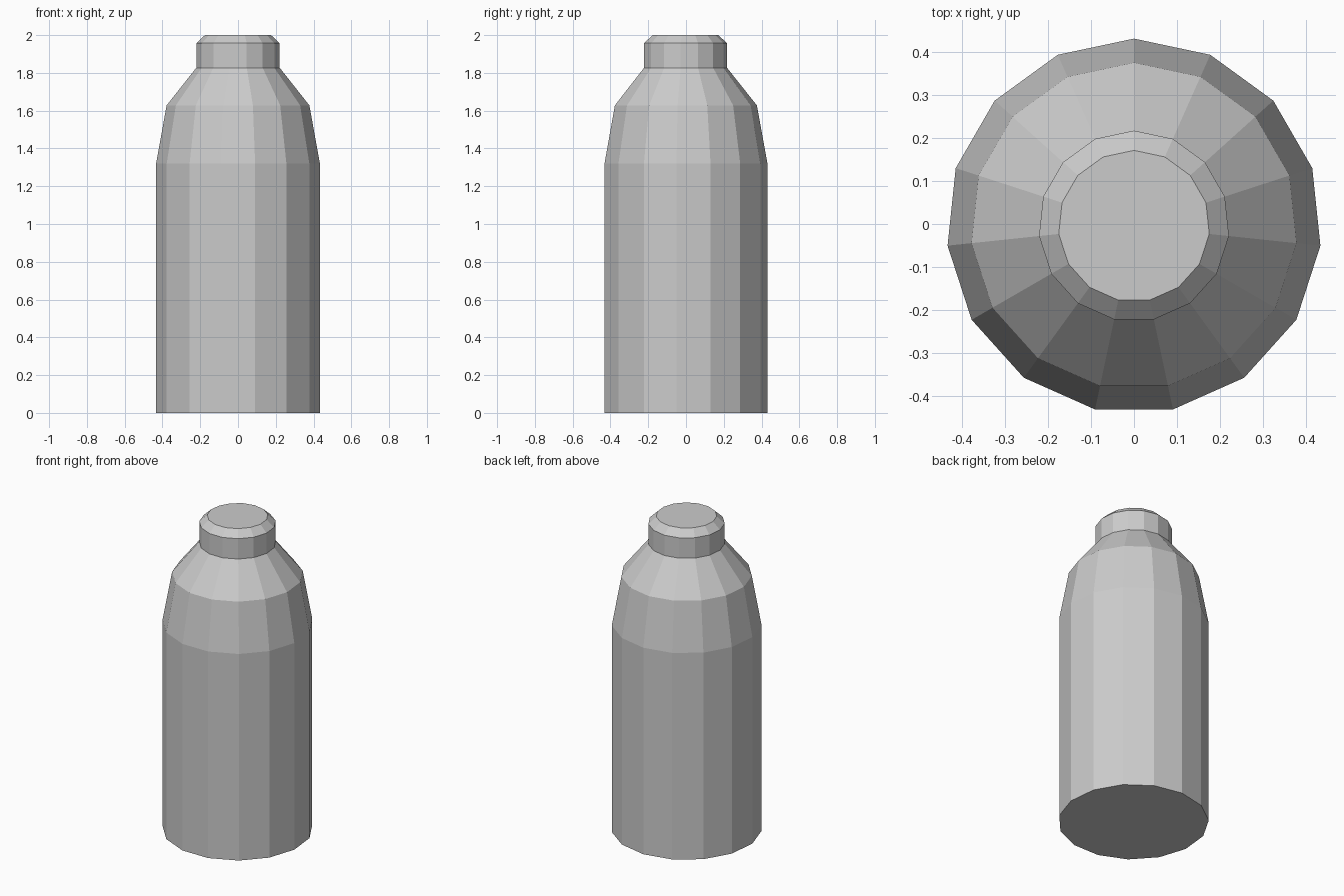
import bpy, bmesh, math

if "Cube" in bpy.data.objects:
    bpy.data.objects.remove(bpy.data.objects["Cube"])

SIDES = 15
CENTRE_Y = -0.0048  # odd-sided ring, shifted so its bounds are centred

grey = bpy.data.materials.new("light grey")
grey.diffuse_color = (0.6, 0.6, 0.6, 1)
grey.use_nodes = True
grey.node_tree.nodes["Principled BSDF"].inputs["Base Color"].default_value = grey.diffuse_color


def lathe(name, profile):
    """Closed solid of revolution from (radius, z) points, a corner facing +y."""
    bm = bmesh.new()
    rings = []
    for r, z in profile:
        rings.append([bm.verts.new((r * math.sin(2 * math.pi * i / SIDES),
                                    CENTRE_Y + r * math.cos(2 * math.pi * i / SIDES), z))
                      for i in range(SIDES)])
    for low, high in zip(rings, rings[1:]):
        for i in range(SIDES):
            j = (i + 1) % SIDES
            bm.faces.new((low[i], low[j], high[j], high[i]))
    bm.faces.new(rings[0])
    bm.faces.new(rings[-1])
    bmesh.ops.recalc_face_normals(bm, faces=bm.faces)
    mesh = bpy.data.meshes.new(name)
    bm.to_mesh(mesh)
    bm.free()
    mesh.materials.append(grey)
    obj = bpy.data.objects.new(name, mesh)
    bpy.context.collection.objects.link(obj)
    return obj


# Body, two-step shoulder, neck cap and its bevelled top in one shell
lathe("bottle", [(0.436, 0), (0.436, 1.32), (0.38, 1.628),
                 (0.222, 1.827), (0.222, 1.957), (0.176, 2.0)])
